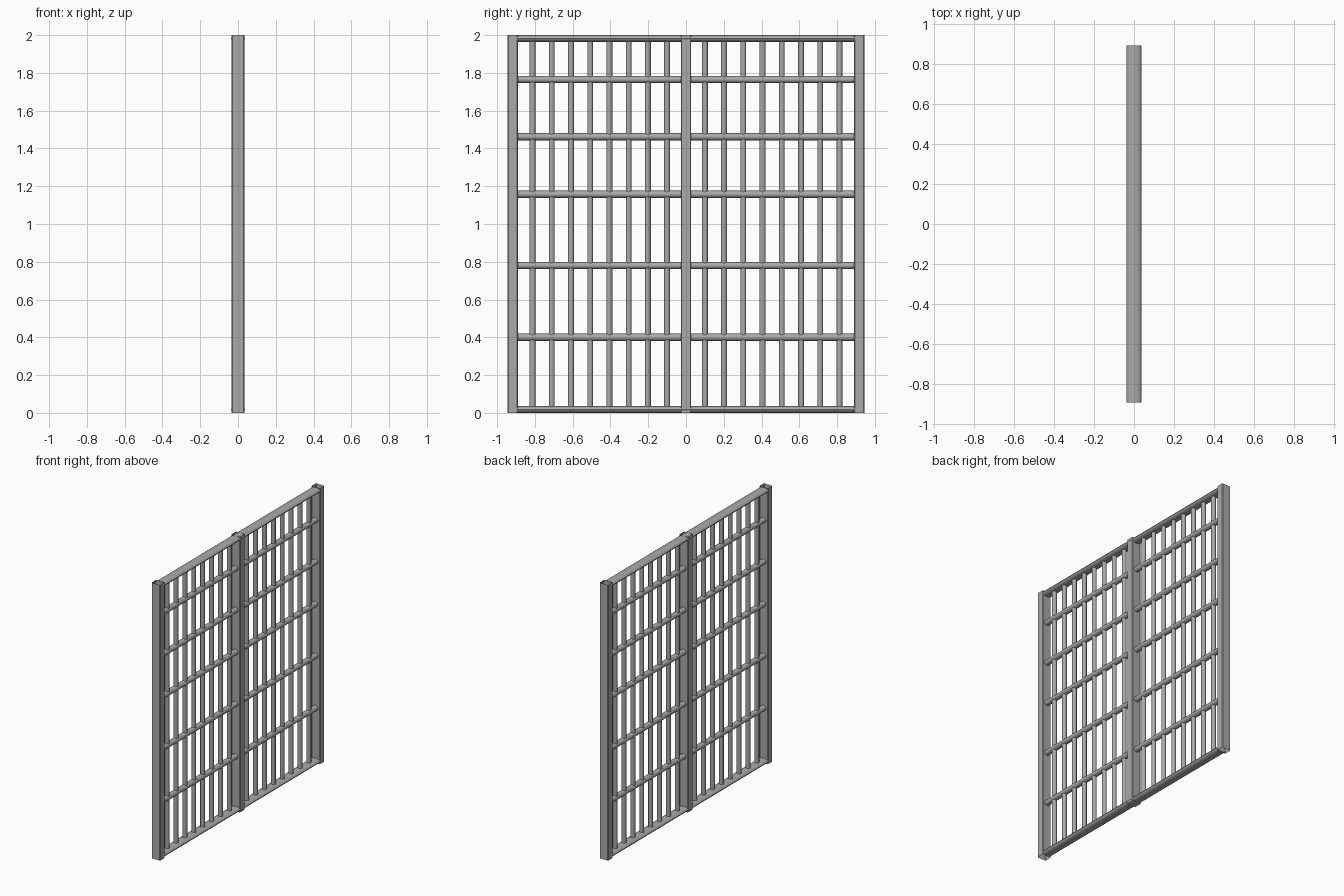
import bpy, bmesh, math

if "Cube" in bpy.data.objects:
    bpy.data.objects.remove(bpy.data.objects["Cube"], do_unlink=True)

steel = bpy.data.materials.new("grey steel")
steel.use_nodes = True
GREY = (0.4, 0.4, 0.4, 1)
steel.diffuse_color = GREY
steel.node_tree.nodes["Principled BSDF"].inputs["Base Color"].default_value = GREY


def ellipse(rx, ry, sides):
    return [(rx * math.cos(2 * math.pi * i / sides),
             ry * math.sin(2 * math.pi * i / sides)) for i in range(sides)]


def chamfered_box(rx, ry, c):
    return [(rx, c - ry), (rx, ry - c), (rx - c, ry), (c - rx, ry),
            (-rx, ry - c), (-rx, c - ry), (c - rx, -ry), (rx - c, -ry)]


def sweep(name, profile, start, end, axis, capped):
    """Extrude a profile straight along y or z between two points."""
    bm = bmesh.new()
    rings = []
    for p in (start, end):
        ring = []
        for a, b in profile:
            off = (a, b, 0) if axis == "z" else (a, 0, b)
            ring.append(bm.verts.new([p[k] + off[k] for k in range(3)]))
        rings.append(ring)
    n = len(profile)
    for i in range(n):
        j = (i + 1) % n
        bm.faces.new((rings[0][i], rings[0][j], rings[1][j], rings[1][i]))
    if capped:
        for ring in rings:
            bm.faces.new(ring)
    bmesh.ops.recalc_face_normals(bm, faces=bm.faces)
    mesh = bpy.data.meshes.new(name)
    bm.to_mesh(mesh)
    bm.free()
    mesh.materials.append(steel)
    obj = bpy.data.objects.new(name, mesh)
    bpy.context.collection.objects.link(obj)
    bpy.ops.object.select_all(action="DESELECT")
    obj.select_set(True)
    bpy.context.view_layer.objects.active = obj
    bpy.ops.object.shade_smooth_by_angle(angle=math.radians(40))


# Hollow upright posts, open at both ends
post = chamfered_box(0.035, 0.0275, 0.005)
for name, y in (("front_post", -0.917), ("centre_post", 0.0), ("back_post", 0.917)):
    sweep(name, post, (0, y, 0), (0, y, 2), "z", False)

# Wide rails closing the frame
wide = ellipse(0.037, 0.018, 16)
for name, z in (("bottom_rail", 0.018), ("top_rail", 1.982)):
    sweep(name, wide, (0, -0.895, z), (0, 0.895, z), "y", True)

# Cross rails and vertical bars on each side of the centre post
rail = ellipse(0.022, 0.0195, 12)
bar = ellipse(0.016, 0.016, 10)
for side, s in (("front", -1), ("back", 1)):
    for i, z in enumerate((0.4, 0.78, 1.157, 1.462, 1.765)):
        sweep(f"{side}_cross_rail_{i + 1}", rail,
              (0, s * 0.024, z), (0, s * 0.893, z), "y", True)
    for i in range(8):
        y = s * (0.1 + 0.1018 * i)
        sweep(f"{side}_bar_{i + 1}", bar, (0, y, 0.025), (0, y, 1.975), "z", True)
